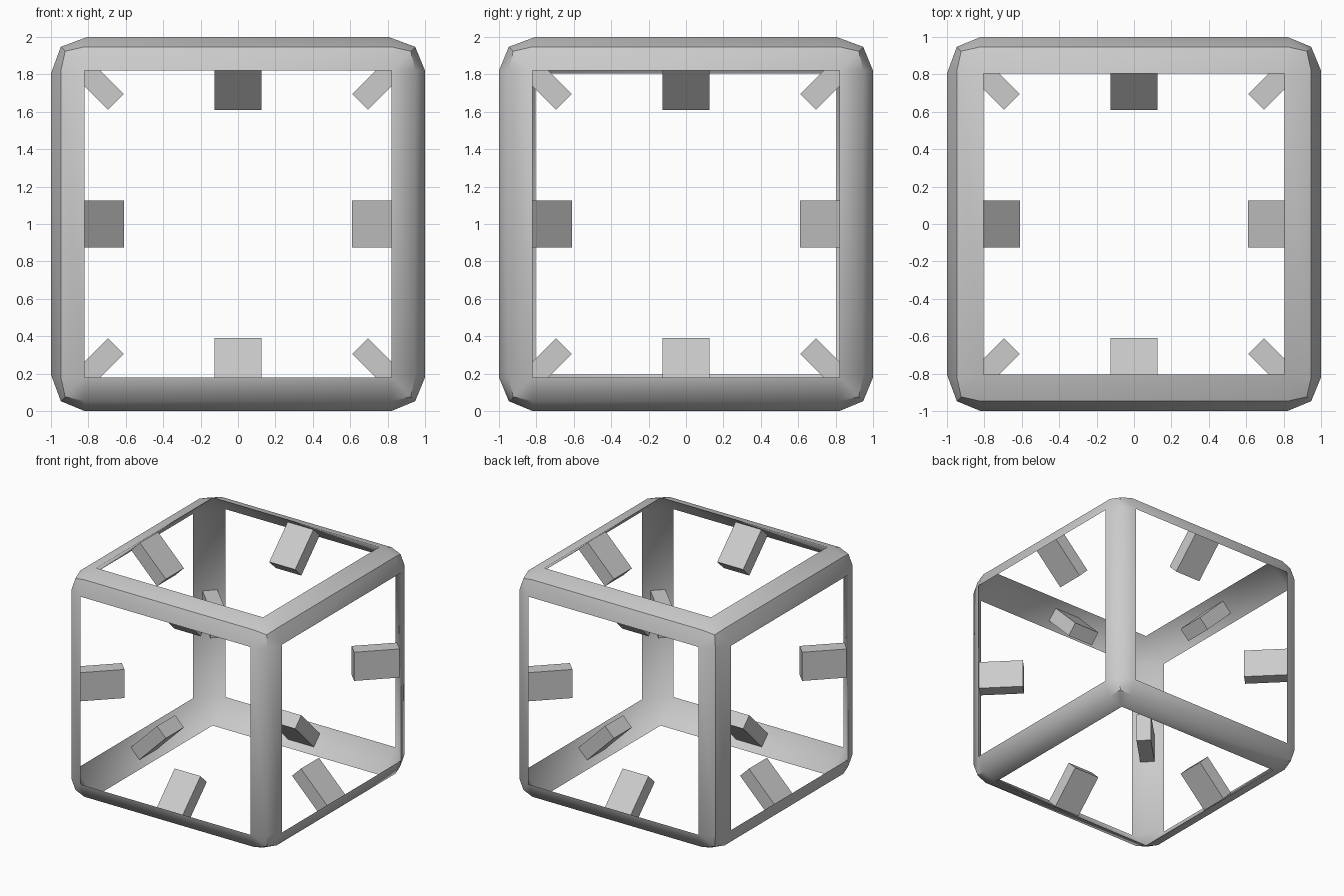
import bpy, bmesh, math
from mathutils import Matrix, Vector

if "Cube" in bpy.data.objects:
    bpy.data.objects.remove(bpy.data.objects["Cube"])

BEVEL = 0.18


def bevelled_shell(segments, flip):
    """Bevelled cube with its six flat faces removed."""
    bm = bmesh.new()
    bmesh.ops.create_cube(bm, size=2)
    bmesh.ops.bevel(bm, geom=bm.edges[:], offset=BEVEL, offset_type='OFFSET',
                    segments=segments, profile=0.5, affect='EDGES', clamp_overlap=False)
    bm.normal_update()
    flat = [f for f in bm.faces if max(abs(c) for c in f.normal) > 0.999]
    bmesh.ops.delete(bm, geom=flat, context='FACES_ONLY')
    if flip:
        bmesh.ops.reverse_faces(bm, faces=bm.faces[:])
    me = bpy.data.meshes.new("shell")
    bm.to_mesh(me)
    bm.free()
    return me


# Frame: rounded outside, flat chamfered inside, meeting at the openings
bm = bmesh.new()
for segments, flip in ((2, False), (1, True)):
    me = bevelled_shell(segments, flip)
    bm.from_mesh(me)
    bpy.data.meshes.remove(me)
bmesh.ops.remove_doubles(bm, verts=bm.verts[:], dist=0.001)

# Top and left openings are slightly smaller
k = 0.805 / 0.82
for v in bm.verts:
    if v.co.z > 0.999:
        v.co.x *= k
        v.co.y *= k
    elif v.co.x < -0.999:
        v.co.y *= k
        v.co.z *= k
bmesh.ops.translate(bm, verts=bm.verts[:], vec=(0, 0, 1))
me = bpy.data.meshes.new("cube_frame")
bm.to_mesh(me)
bm.free()
frame = bpy.data.objects.new("cube_frame", me)
bpy.context.collection.objects.link(frame)
bpy.context.view_layer.objects.active = frame
frame.select_set(True)
bpy.ops.object.shade_smooth_by_angle(angle=math.radians(45))


# Tabs: one block at the middle of each edge, pointing at the centre
def add_tab(axis, s, t):
    along = Vector((0, 0, 0))
    along[axis] = 1
    out = Vector((0, 0, 0))
    out[(axis + 1) % 3], out[(axis + 2) % 3] = s, t
    out.normalize()
    side = along.cross(out)
    tip, base = 0.923, 1.30
    rot = Matrix((side, along, side.cross(along))).transposed().to_4x4()
    centre = out * (tip + base) / 2 + Vector((0, 0, 1))
    b = bmesh.new()
    bmesh.ops.create_cube(b, size=1, matrix=Matrix.Translation(centre) @ rot
                          @ Matrix.Diagonal((0.12, 0.25, base - tip, 1)))
    m = bpy.data.meshes.new("edge_tab")
    b.to_mesh(m)
    b.free()
    bpy.context.collection.objects.link(bpy.data.objects.new("edge_tab", m))


for axis in range(3):
    for s in (-1, 1):
        for t in (-1, 1):
            add_tab(axis, s, t)
